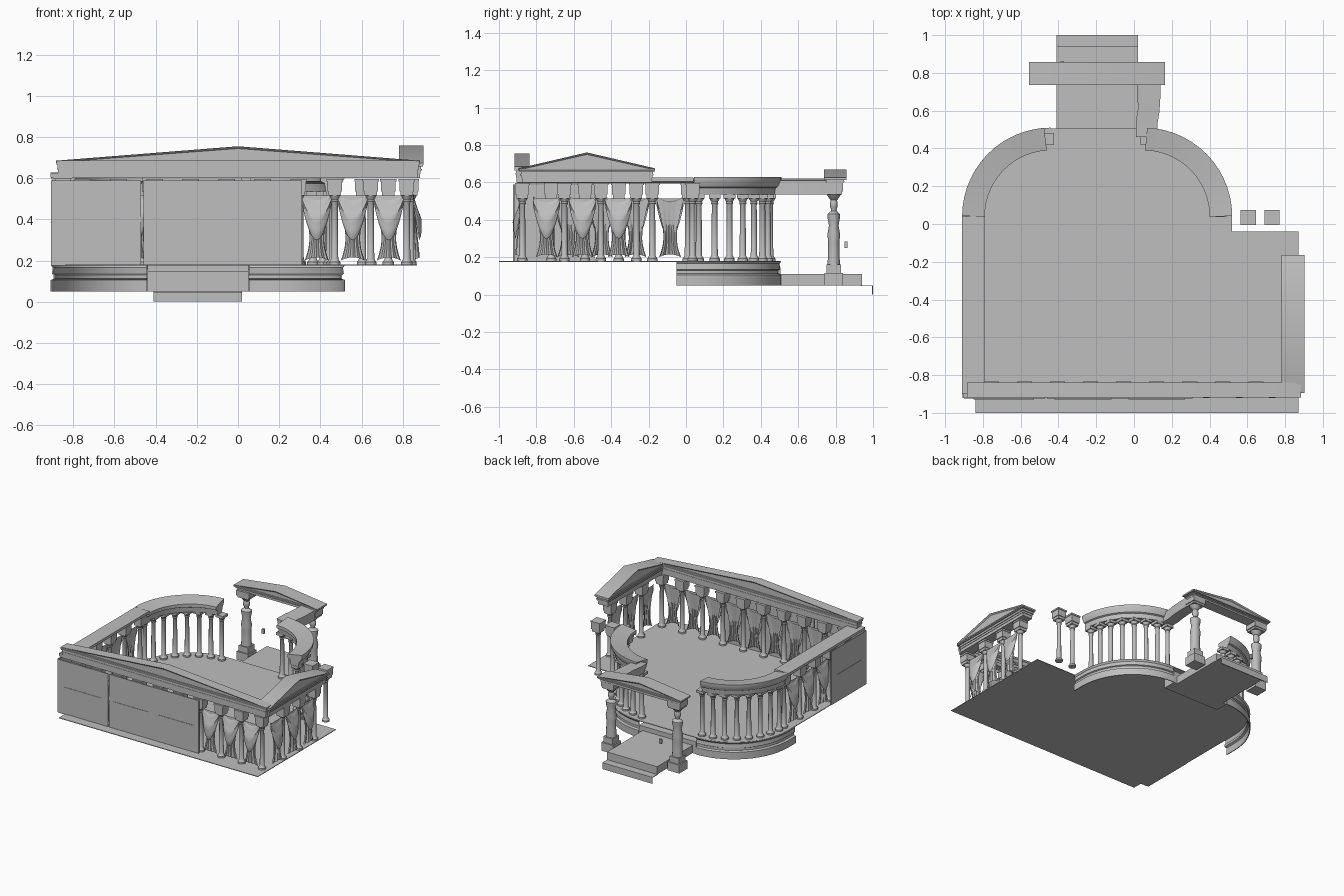
import bpy, bmesh
from math import sin, cos, pi, radians
from mathutils import Vector, Matrix

cube = bpy.data.objects.get("Cube")
if cube:
    bpy.data.objects.remove(cube)

stone = bpy.data.materials.new("grey stone")
stone.use_nodes = True
stone.diffuse_color = (0.52, 0.52, 0.52, 1)
stone.node_tree.nodes["Principled BSDF"].inputs["Base Color"].default_value = stone.diffuse_color
parts = []


def place(name, mesh, loc=(0, 0, 0), turn=0):
    ob = bpy.data.objects.new(name, mesh)
    bpy.context.scene.collection.objects.link(ob)
    ob.location = loc
    ob.rotation_euler.z = radians(turn)
    parts.append(ob)
    return ob


def to_mesh(bm, name, fix=True):
    if fix:
        bmesh.ops.recalc_face_normals(bm, faces=bm.faces)
    me = bpy.data.meshes.new(name)
    bm.to_mesh(me)
    bm.free()
    me.materials.append(stone)
    return me


def add_box(bm, x0, x1, y0, y1, z0, z1):
    m = Matrix.Translation(((x0 + x1) / 2, (y0 + y1) / 2, (z0 + z1) / 2))
    bmesh.ops.create_cube(bm, size=1, matrix=m @ Matrix.Diagonal((x1 - x0, y1 - y0, z1 - z0, 1)))


def box(name, *dims):
    bm = bmesh.new()
    add_box(bm, *dims)
    return place(name, to_mesh(bm, name))


def add_lathe(bm, profile, sides, squash=1):
    rings = [[bm.verts.new((r * cos(2 * pi * i / sides), squash * r * sin(2 * pi * i / sides), z))
              for i in range(sides)] for r, z in profile]
    for a, b in zip(rings, rings[1:]):
        for i in range(sides):
            j = (i + 1) % sides
            bm.faces.new((a[i], a[j], b[j], b[i]))
    bm.faces.new(rings[0])
    bm.faces.new(rings[-1])


def sweep(name, path, profile):
    """Carry an (offset to the right of travel, height) profile along a flat path."""
    bm = bmesh.new()
    pts = [Vector(p) for p in path]
    rings = []
    for i, p in enumerate(pts):
        t = (pts[min(i + 1, len(pts) - 1)] - pts[max(i - 1, 0)]).normalized()
        n = Vector((t.y, -t.x))
        rings.append([bm.verts.new((*(p + n * o), z)) for o, z in profile])
    k = len(profile)
    for a, b in zip(rings, rings[1:]):
        for i in range(k):
            bm.faces.new((a[i], a[(i + 1) % k], b[(i + 1) % k], b[i]))
    bm.faces.new(rings[0])
    bm.faces.new(rings[-1])
    return place(name, to_mesh(bm, name))


def mirrored(profile):
    return [(-o, z) for o, z in profile]


def arc(cx, cy, r, a0, a1, n=14):
    return [(cx + r * cos(radians(a0 + (a1 - a0) * i / n)),
             cy + r * sin(radians(a0 + (a1 - a0) * i / n))) for i in range(n + 1)]


# Floor with two rounded rear corners
EAST, WEST, CY = 0.05, -0.44, 0.04
bm = bmesh.new()
outline = ([(-0.84, -1), (0.87, -1), (0.87, -0.04), (0.515, -0.04)] + arc(EAST, CY, 0.465, 0, 90)
           + arc(WEST, CY, 0.465, 90, 180) + [(-0.905, -0.92), (-0.84, -0.92)])
face = bm.faces.new([bm.verts.new((x, y, 0.175)) for x, y in outline])
up = bmesh.ops.extrude_face_region(bm, geom=[face])
bmesh.ops.translate(bm, vec=(0, 0, 0.005), verts=[v for v in up["geom"] if isinstance(v, bmesh.types.BMVert)])
place("floor", to_mesh(bm, "floor"))

# Thin moulded plinths and curved entablatures
skin = [(0.06, 0.05), (0.06, 0.105), (0.045, 0.112), (0.045, 0.13), (0.054, 0.135), (0.05, 0.165), (0.06, 0.178)]
plinth = skin + [(o - 0.006, z) for o, z in reversed(skin)]
beam = [(-0.035, 0.535), (0.03, 0.535), (0.035, 0.57), (0.045, 0.575), (0.06, 0.605),
        (0.06, 0.628), (-0.06, 0.61), (-0.06, 0.585), (-0.04, 0.575)]
R = 0.41
sweep("east_plinth", arc(EAST, CY, R, 90, 0) + [(EAST + R, -0.05)], mirrored(plinth))
sweep("west_plinth", arc(WEST, CY, R, 90, 180) + [(WEST - R, -0.05)], plinth)
sweep("east_curved_entablature", arc(EAST, CY, R, 0, 88), beam)
sweep("west_curved_entablature", arc(WEST, CY, R, 180, 94), mirrored(beam))
sweep("porch_link_entablature", [(0.085, 0.76), (0.085, 0.68), (0.08, 0.6), (0.07, 0.54), (0.07, 0.46)],
      [(-0.055, 0.535), (0.03, 0.535), (0.05, 0.585), (0.06, 0.62), (-0.055, 0.61)])
sweep("west_entablature", [(-0.85, -0.9), (-0.85, 0.04)],
      [(-0.035, 0.595), (0.03, 0.595), (0.06, 0.605), (0.06, 0.625), (-0.06, 0.625), (-0.06, 0.605)])

# Columns
shaft = [(0.028, 0.18), (0.028, 0.192), (0.022, 0.2), (0.017, 0.21), (0.015, 0.48), (0.02, 0.488),
         (0.017, 0.495), (0.028, 0.515)]


def column_mesh(name, block):
    bm = bmesh.new()
    add_lathe(bm, shaft, 12)
    add_box(bm, -0.031, 0.031, -0.031, 0.031, 0.515, 0.535)
    if block:
        add_box(bm, -0.036, 0.036, -0.036, 0.036, 0.535, 0.585)
        add_box(bm, -0.04, 0.04, -0.04, 0.04, 0.585, 0.597)
    return to_mesh(bm, name)


block_column = column_mesh("block_column", True)
plain_column = column_mesh("curve_column", False)
front_x = [0.82 - 0.175 * i for i in range(10)]
side_y = [-0.84, -0.65, -0.455, -0.265]
west_y = [-0.72, -0.54, -0.36, -0.18, 0.01]
spots = ([(x, -0.875) for x in front_x] + [(0.84, y) for y in side_y[1:]]
         + [(-0.85, y) for y in west_y] + [(0.605, 0.035), (0.73, 0.035)])
for x, y in spots:
    place("column", block_column, (x, y, 0))
for x, y in arc(EAST, CY, R, 4, 88, 7) + arc(WEST, CY, R, 176, 92, 7):
    place("curve_column", plain_column, (x, y, 0))


# Hanging drapes: a scooped swag over a gathered, flaring tail
def drape_mesh():
    bm = bmesh.new()
    cols, rows = 18, 10

    def sheet(point):
        grid = [[bm.verts.new(point(2 * i / cols - 1, j / rows)) for i in range(cols + 1)]
                for j in range(rows + 1)]
        for j in range(rows):
            for i in range(cols):
                bm.faces.new((grid[j][i], grid[j + 1][i], grid[j + 1][i + 1], grid[j][i + 1]))

    def swag(u, v):
        dip = 1 - u * u
        return (u * 0.072, -0.006 - 0.042 * sin(pi * min(v * 0.75, 1)) * dip - 0.002 * sin(v * 16),
                0.525 - 0.025 * dip - v * (0.05 + 0.15 * dip))

    def tail(u, v):
        width = 0.068 - 0.026 * sin(pi * v ** 1.5) - 0.01 * v
        return (u * width, -0.008 - 0.026 * v * (1 - u * u) - 0.004 * v * cos(u * 14),
                0.515 - v * (0.3 + 0.015 * u * u))
    sheet(swag)
    sheet(tail)
    return to_mesh(bm, "drape", False)


drape = drape_mesh()
for a, b in zip(front_x, front_x[1:]):
    place("front_drape", drape, ((a + b) / 2, -0.875, 0))
for a, b in zip(side_y, side_y[1:]):
    place("east_drape", drape, (0.845, (a + b) / 2, 0), 90)
for a, b in zip(west_y, west_y[1:]):
    place("west_drape", drape, (-0.85, (a + b) / 2, 0), -90)

# Outer wall panels with a shallow ledge
for x0, x1 in ((-0.9, -0.47), (-0.46, 0.31)):
    box("front_wall", x0, x1, -0.925, -0.917, 0.175, 0.59)
for x0, x1 in ((-0.85, -0.53), (-0.42, -0.12), (-0.03, 0.27)):
    box("wall_ledge", x0, x1, -0.928, -0.92, 0.384, 0.388)
box("west_wall", -0.908, -0.9, -0.92, -0.49, 0.175, 0.59)
box("west_wall_ledge", -0.911, -0.905, -0.85, -0.57, 0.384, 0.388)


# Pediments: stepped entablature under a gable with a recessed triangle
def pediment(name, cx, cy, length, depth, z0, eave, peak, turn=0):
    bm = bmesh.new()
    h, d, rise = length / 2, depth / 2, eave - z0
    steps = ((0, 0.3, 0.7), (0.3, 0.5, 0.76), (0.5, 0.58, 0.86), (0.58, 0.75, 0.8), (0.75, 1, 0.94))
    for lo, hi, k in steps:
        cut = d * (1 - k)
        add_box(bm, cut - h, h - cut, -d * k, d * k, z0 + rise * lo, z0 + rise * hi)
    shape = [(-h, eave - 0.012), (h, eave - 0.012), (h, eave), (0, peak), (-h, eave)]
    ends = [[bm.verts.new((x, y, z)) for x, z in shape] for y in (-d, d)]
    n = len(shape)
    for i in range(n):
        j = (i + 1) % n
        bm.faces.new((ends[0][i], ends[0][j], ends[1][j], ends[1][i]))
    gables = [bm.faces.new(e) for e in ends]
    bmesh.ops.recalc_face_normals(bm, faces=bm.faces)
    bmesh.ops.inset_individual(bm, faces=gables, thickness=0.011, depth=-0.01)
    place(name, to_mesh(bm, name, False), (cx, cy, 0), turn)


pediment("front_pediment", 0, -0.878, 1.77, 0.08, 0.6, 0.685, 0.755)
pediment("east_pediment", 0.842, -0.53, 0.73, 0.12, 0.6, 0.675, 0.76, 90)
pediment("porch_pediment", -0.195, 0.797, 0.72, 0.12, 0.585, 0.625, 0.67)

# Porch platform and steps
box("porch_platform", -0.41, 0.02, 0.4, 0.94, 0.05, 0.11)
box("lower_step_tread", -0.41, 0.02, 0.93, 1.0, 0.045, 0.05)
box("lower_step_riser", -0.41, 0.02, 0.994, 1.0, 0.0, 0.05)
box("upper_step_low", -0.44, 0.05, 0.4, 0.505, 0.05, 0.145)
box("upper_step_high", -0.44, 0.05, 0.38, 0.45, 0.145, 0.18)
box("small_lantern", -0.39, -0.37, 0.847, 0.863, 0.25, 0.285)

# Robed figures carrying the porch
bm = bmesh.new()
add_box(bm, -0.05, 0.05, -0.05, 0.05, 0.05, 0.115)
add_box(bm, -0.04, 0.04, -0.04, 0.04, 0.115, 0.16)
add_lathe(bm, [(0.04, 0.16), (0.037, 0.22), (0.036, 0.28), (0.041, 0.32), (0.031, 0.37), (0.04, 0.41),
               (0.041, 0.43), (0.017, 0.447), (0.017, 0.455), (0.025, 0.47), (0.025, 0.49), (0.02, 0.505),
               (0.026, 0.51), (0.046, 0.535)], 14, 0.85)
add_box(bm, -0.048, 0.048, -0.045, 0.045, 0.535, 0.55)
add_box(bm, -0.055, 0.055, -0.05, 0.05, 0.55, 0.59)
figure = to_mesh(bm, "porch_figure")
for x in (-0.48, 0.09):
    place("porch_figure", figure, (x, 0.79, 0))

# Smooth the rounded parts and keep edges sharp
bpy.ops.object.select_all(action="DESELECT")
seen = set()
for ob in parts:
    if ob.data.name not in seen:
        seen.add(ob.data.name)
        ob.select_set(True)
        bpy.context.view_layer.objects.active = ob
bpy.ops.object.shade_smooth_by_angle(angle=radians(35))
